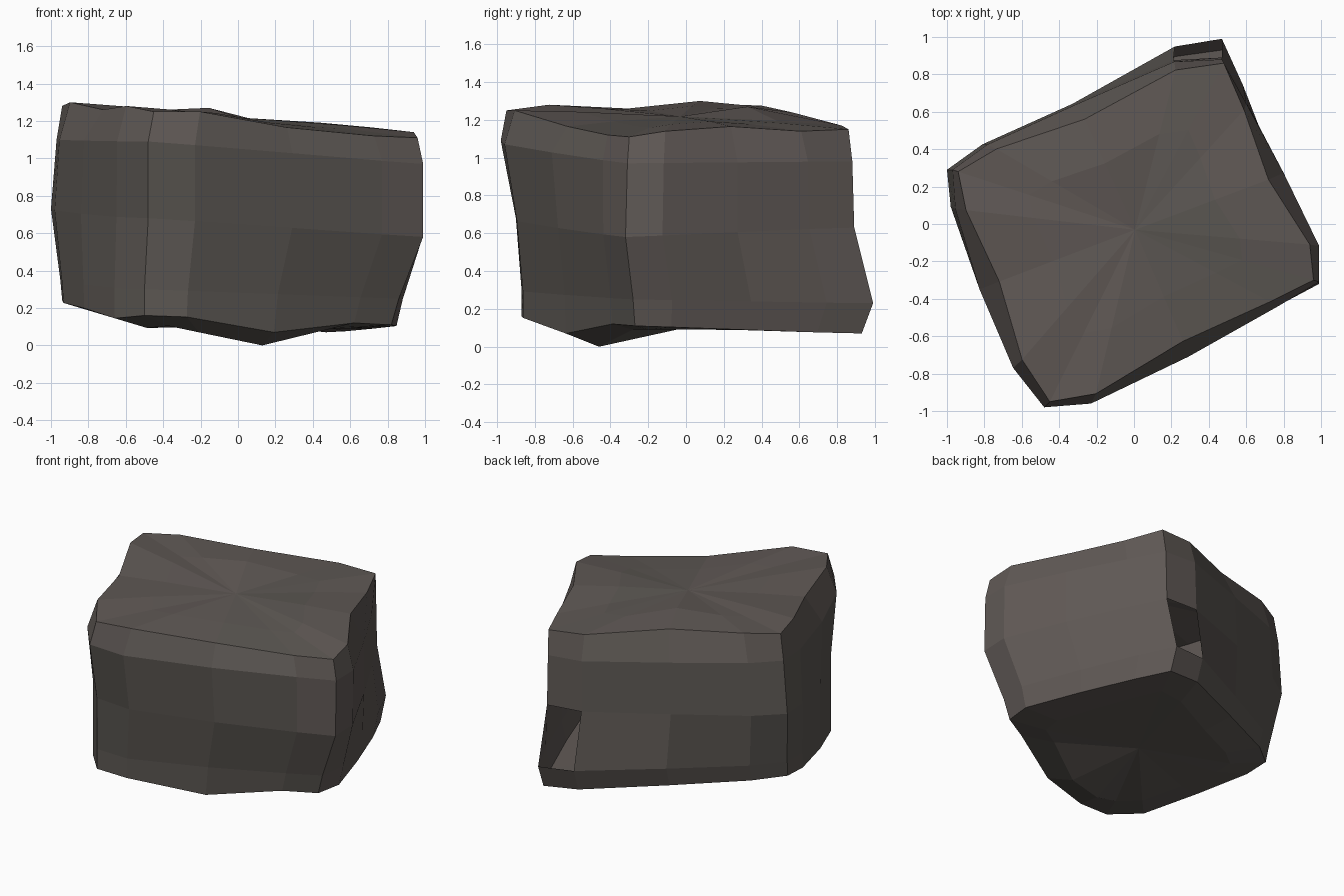
import bpy
import bmesh
from mathutils import Vector

default_cube = bpy.data.objects.get("Cube")
if default_cube:
    bpy.data.objects.remove(default_cube, do_unlink=True)


def make_material(name, colour):
    material = bpy.data.materials.new(name)
    material.use_nodes = True
    material.diffuse_color = (*colour, 1)
    shader = material.node_tree.nodes["Principled BSDF"]
    shader.inputs["Base Color"].default_value = (*colour, 1)
    shader.inputs["Roughness"].default_value = 0.9
    return material


# Widest plan of the boulder: four corners with three points along each side
PLAN = [
    (-.48, -.98), (-.23, -.96), (.29, -.71), (.77, -.44),
    (.99, -.31), (.99, -.1), (.8, .33), (.6, .74),
    (.47, .99), (.21, .96), (-.33, .69), (-.81, .44),
    (-1, .29), (-.98, .08), (-.84, -.35), (-.65, -.77),
]
ALONG = (0, .16, .52, .86)
INSET_SHARE = (0, .3, 1, .3)

# Each layer: side inset, then a shift in x and y and a height for each corner
LAYERS = {
    "bottom": (0, (-.02, .11, .16), (-.17, .04, .11), (0, -.06, .07), (.06, -.09, .24)),
    "low": (0, (-.02, .11, .3), (-.13, .03, .25), (0, 0, .23), (.05, -.07, .35)),
    "middle": (0, (0, .08, .68), (0, -.01, .58), (0, -.1, .63), (0, 0, .73)),
    "upper": (0, (0, 0, 1.09), (0, 0, .97), (0, -.11, .98), (.03, 0, 1.1)),
    "top": (.09, (.03, .03, 1.25), (-.03, .01, 1.11), (.01, -.13, 1.15), (.06, -.01, 1.28)),
}

# Uneven heights along the top rim and the lower rim
TOP_BUMPS = {1: 1.25, 2: 1.165, 3: 1.12, 5: 1.14, 6: 1.165, 7: 1.14,
             9: 1.17, 10: 1.24, 11: 1.275, 13: 1.3, 14: 1.26, 15: 1.28}
BOTTOM_BUMPS = {2: .07, 3: .12, 15: .145}


def layer_points(layer):
    inset, *corners = layer
    points = []
    for index, (x, y) in enumerate(PLAN):
        side, step = divmod(index, len(ALONG))
        start = Vector(corners[side])
        end = Vector(corners[(side + 1) % len(corners)])
        shift = start.lerp(end, ALONG[step])
        scale = 1 - inset * INSET_SHARE[step]
        points.append(Vector((x * scale + shift.x, y * scale + shift.y, shift.z)))
    return points


def set_heights(points, heights):
    for index, height in heights.items():
        points[index].z = height


def shrink_ring(points, factor, lift):
    centre = sum(points, Vector()) / len(points)
    return [centre.lerp(p, factor) + Vector((0, 0, lift)) for p in points]


def bridge(bm, lower, upper):
    count = len(lower)
    faces = []
    for i in range(count):
        j = (i + 1) % count
        faces.append(bm.faces.new((lower[i], lower[j], upper[j], upper[i])))
    return faces


def cap(bm, ring, flip):
    centre = bm.verts.new(sum((v.co for v in ring), Vector()) / len(ring))
    for i, vert in enumerate(ring):
        pair = (vert, ring[(i + 1) % len(ring)])
        bm.faces.new((*(reversed(pair) if flip else pair), centre))


bm = bmesh.new()
rings = {name: layer_points(layer) for name, layer in LAYERS.items()}
set_heights(rings["top"], TOP_BUMPS)
set_heights(rings["bottom"], BOTTOM_BUMPS)

# The underside sags to a point below the front
underside = shrink_ring(rings["bottom"], .72, -.05)
for point in underside:
    point.z = max(.09, point.z)
underside[1].z = .07
underside[2] = Vector((.13, -.46, 0))

# The crown is nearly flat with one swelling towards the back
crown = shrink_ring(rings["top"], .6, .01)
crown[10].z = 1.27

stack = [underside, *rings.values(), crown]
verts = [[bm.verts.new(p) for p in ring] for ring in stack]
bands = [bridge(bm, a, b) for a, b in zip(verts, verts[1:])]
cap(bm, verts[0], True)
cap(bm, verts[-1], False)

# Chipped opening low on the back corner
bmesh.ops.delete(bm, geom=[bands[2][8]], context="FACES_ONLY")

# Brownish patches on the left side and across part of the crown
for face in bm.faces:
    middle = face.calc_center_median()
    on_left = middle.x + middle.y * .5 > .65
    on_crown = middle.z > 1.15 and middle.x < .1
    face.material_index = int(on_left or on_crown)
    face.smooth = False

mesh = bpy.data.meshes.new("boulder")
bm.to_mesh(mesh)
bm.free()
mesh.materials.append(make_material("grey stone", (.108, .097, .087)))
mesh.materials.append(make_material("brown stone", (.117, .1, .092)))
boulder = bpy.data.objects.new("boulder", mesh)
bpy.context.collection.objects.link(boulder)
